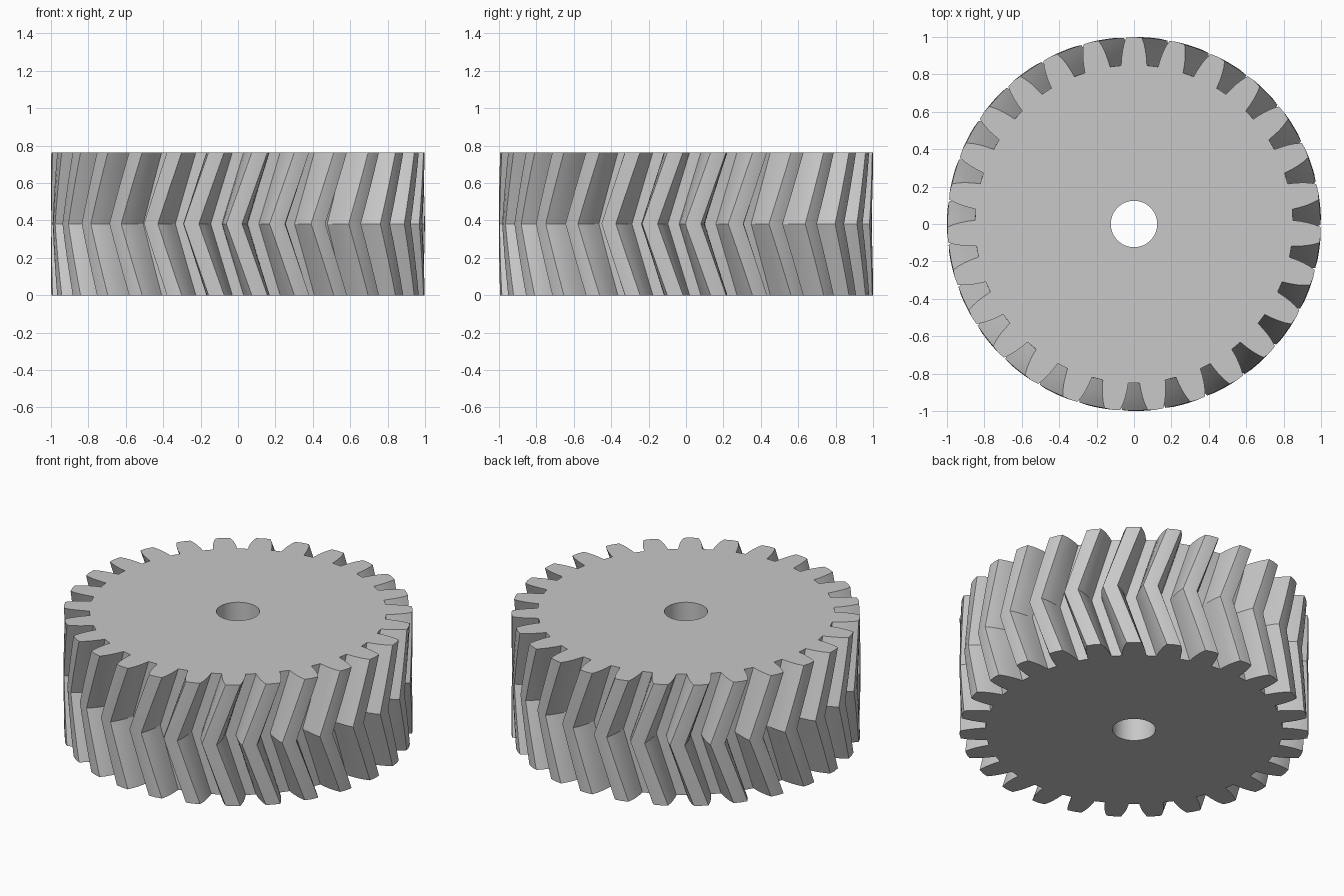
import bpy
import bmesh
from math import cos, sin, pi, tau, radians

TEETH = 27
HEIGHT = 0.764
TWIST = 0.137          # turn of the middle against both ends
BORE = 0.124
SLICES = 4             # per half

if "Cube" in bpy.data.objects:
    bpy.data.objects.remove(bpy.data.objects["Cube"])

steel = bpy.data.materials.new("plain grey")
steel.use_nodes = True
grey = (0.58, 0.58, 0.58, 1)
steel.diffuse_color = grey
steel.node_tree.nodes["Principled BSDF"].inputs["Base Color"].default_value = grey

# One gap between teeth: radius and half width along the curved flank
FLANK = [(0.85, 0.030), (0.89, 0.037), (0.93, 0.047), (0.965, 0.059), (0.997, 0.074)]


def gear_outline():
    """Polar points (radius, angle) around the whole gear."""
    half = [(r, w / r) for r, w in FLANK]
    gap = [(r, -a) for r, a in reversed(half)] + half
    points = []
    for i in range(TEETH):
        centre = -pi / 2 + i * tau / TEETH
        points += [(r, centre + a) for r, a in gap]
        points.append((1.0, centre + pi / TEETH))   # crown of the tooth
    return points


outline = gear_outline()
bm = bmesh.new()


def ring(z, turn=0.0, radius=None):
    return [bm.verts.new(((radius or r) * cos(a + turn), (radius or r) * sin(a + turn), z))
            for r, a in outline]


# Bore edge, toothed rim from bottom to top with a chevron twist, bore edge
rings = [ring(0, radius=BORE)]
for k in range(2 * SLICES + 1):
    t = k / (2 * SLICES)
    rings.append(ring(HEIGHT * t, -TWIST * (1 - abs(2 * t - 1))))
rings.append(ring(HEIGHT, radius=BORE))

# Skin the rings, closing the last to the first through the bore
count = len(outline)
for lower, upper in zip(rings, rings[1:] + rings[:1]):
    for i in range(count):
        j = (i + 1) % count
        bm.faces.new((lower[i], lower[j], upper[j], upper[i]))
bmesh.ops.recalc_face_normals(bm, faces=bm.faces)

mesh = bpy.data.meshes.new("herringbone_gear")
bm.to_mesh(mesh)
bm.free()
mesh.materials.append(steel)
gear = bpy.data.objects.new("herringbone_gear", mesh)
bpy.context.collection.objects.link(gear)

bpy.ops.object.select_all(action="DESELECT")
gear.select_set(True)
bpy.context.view_layer.objects.active = gear
bpy.ops.object.shade_smooth_by_angle(angle=radians(25))
